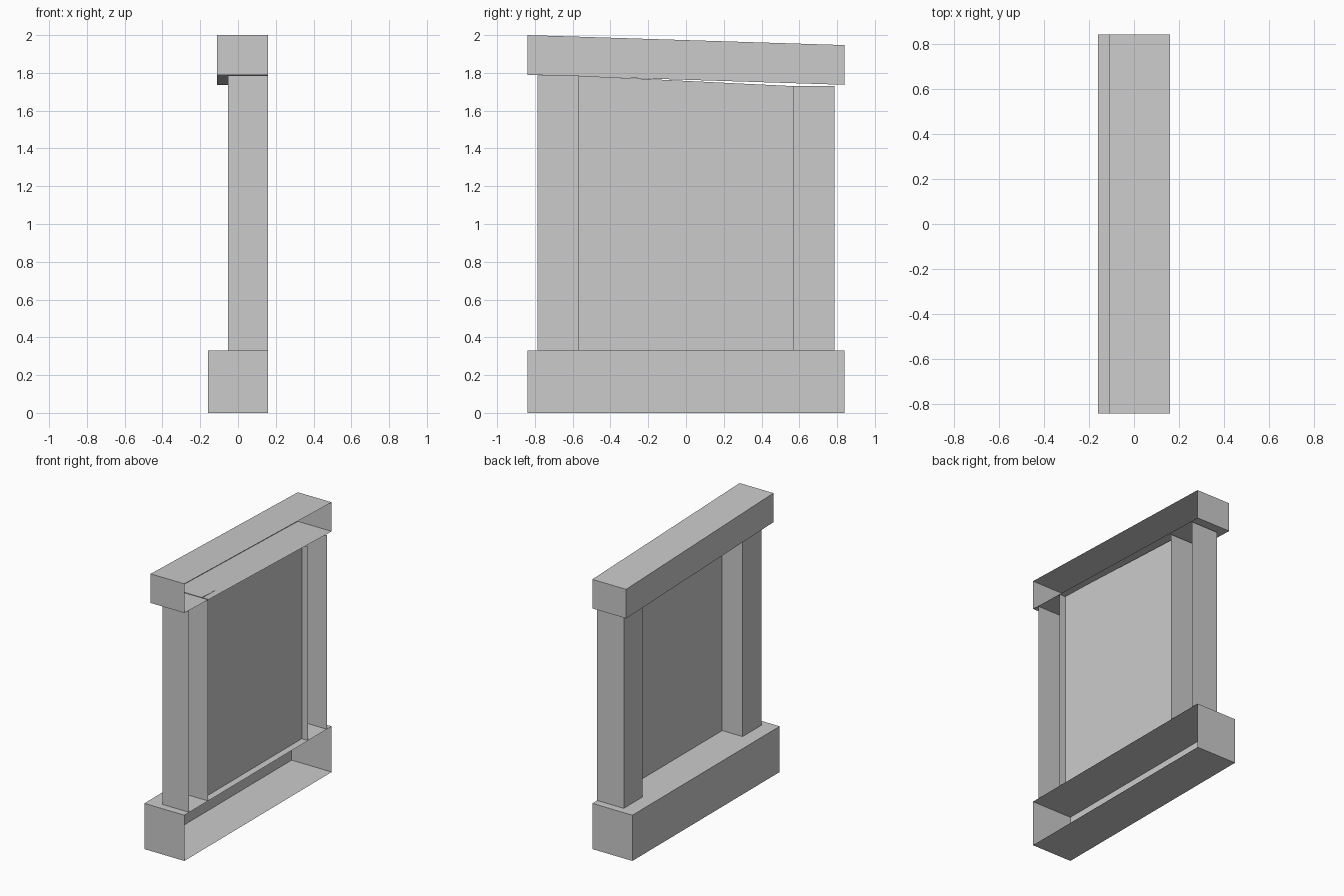
import bpy
import bmesh

cube = bpy.data.objects.get("Cube")
if cube:
    bpy.data.objects.remove(cube, do_unlink=True)

grey = bpy.data.materials.new("plain grey")
grey.use_nodes = True
colour = (0.6, 0.6, 0.6, 1)
grey.diffuse_color = colour
grey.node_tree.nodes["Principled BSDF"].inputs["Base Color"].default_value = colour

BACK = 0.16      # open side shared by every part
HALF = 0.84      # half length of the beams
POST_IN, POST_OUT = 0.57, 0.785
BASE_TOP = 0.33
TOP_NEAR, TOP_FAR = 1.785, 1.73


def shell(name, x, y, z, drop=0, open_ends=False):
    """Box without its +x side; drop lowers its +y end, open_ends removes caps."""
    bm = bmesh.new()
    bmesh.ops.create_cube(bm, size=1)
    gone = [f for f in bm.faces
            if f.normal.x > 0.5 or (open_ends and abs(f.normal.z) > 0.5)]
    bmesh.ops.delete(bm, geom=gone, context='FACES')
    for v in bm.verts:
        far = v.co.y > 0
        v.co = [lo + (c + 0.5) * (hi - lo)
                for c, (lo, hi) in zip(v.co, (x, y, z))]
        if far:
            v.co.z -= drop
    finish(name, bm)


def finish(name, bm):
    mesh = bpy.data.meshes.new(name)
    bm.to_mesh(mesh)
    bm.free()
    mesh.materials.append(grey)
    bpy.context.collection.objects.link(bpy.data.objects.new(name, mesh))


# Sill and sloping lintel
shell("sill", (-BACK, BACK), (-HALF, HALF), (0, BASE_TOP))
shell("lintel", (-0.11, BACK), (-HALF, HALF), (1.79, 2), drop=0.053)

# Posts
for name, side, top in (("front_post", -1, TOP_NEAR), ("rear_post", 1, TOP_FAR)):
    shell(name, (-0.053, BACK), sorted((side * POST_IN, side * POST_OUT)),
          (BASE_TOP, top), open_ends=True)

# Recessed panel
bm = bmesh.new()
corners = [(-POST_IN, BASE_TOP), (-POST_IN, TOP_NEAR),
           (POST_IN, TOP_FAR), (POST_IN, BASE_TOP)]
bm.faces.new([bm.verts.new((0.11, y, z)) for y, z in corners])
finish("panel", bm)
